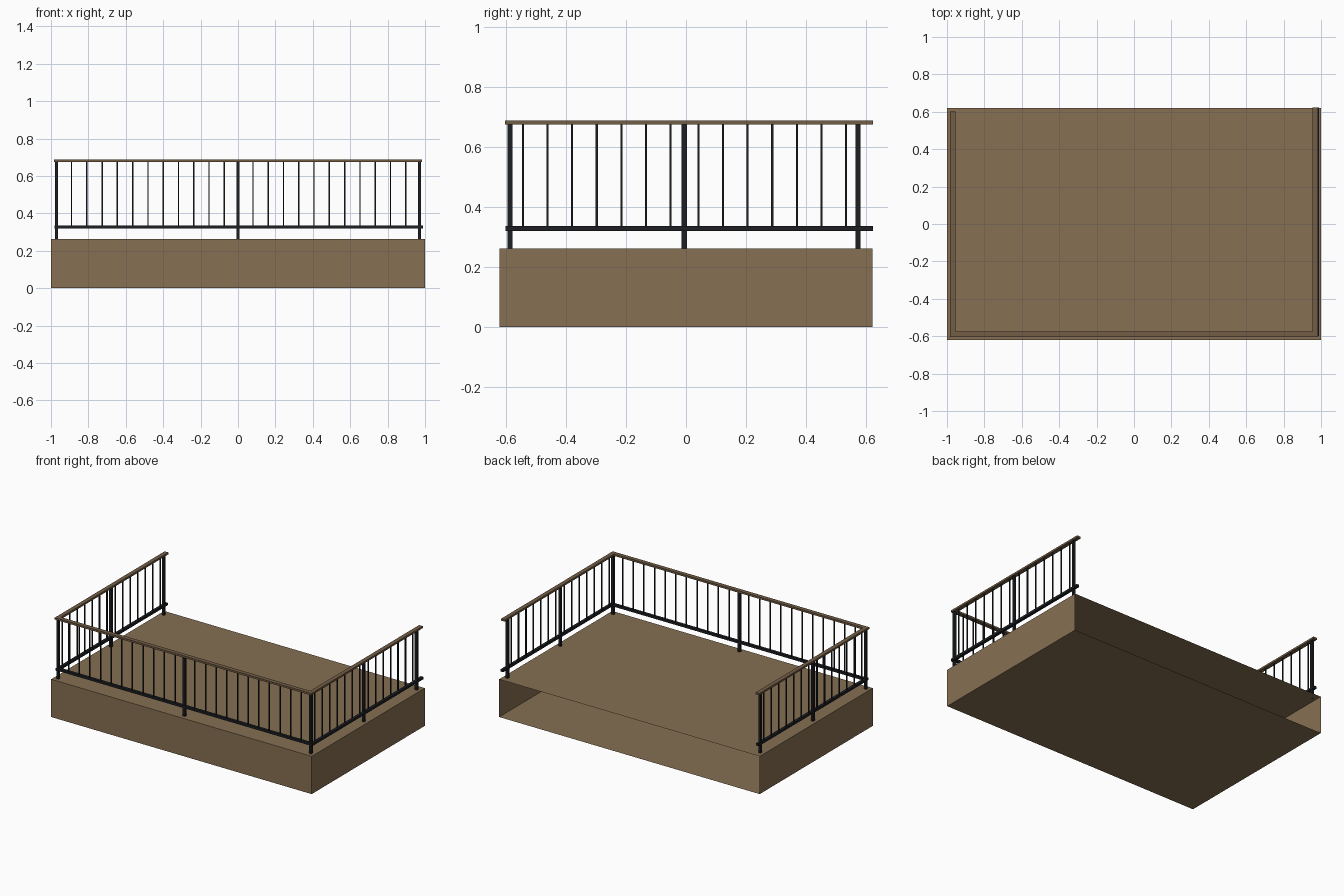
import bpy, bmesh

if "Cube" in bpy.data.objects:
    bpy.data.objects.remove(bpy.data.objects["Cube"])


def material(name, color):
    m = bpy.data.materials.new(name)
    m.diffuse_color = (*color, 1)
    m.use_nodes = True
    m.node_tree.nodes["Principled BSDF"].inputs["Base Color"].default_value = m.diffuse_color
    return m


WOOD = material("deck_brown", (0.24, 0.16, 0.085))
RAIL = material("handrail_brown", (0.17, 0.11, 0.06))
METAL = material("dark_metal", (0.012, 0.013, 0.016))


def box(bm, x0, x1, y0, y1, z0, z1):
    verts = bmesh.ops.create_cube(bm, size=1)["verts"]
    for v in verts:
        v.co = (x1 if v.co.x > 0 else x0, y1 if v.co.y > 0 else y0, z1 if v.co.z > 0 else z0)


def upright(bm, x, y, w, z0, z1):
    box(bm, x - w / 2, x + w / 2, y - w / 2, y + w / 2, z0, z1)


def finish(name, bm, mat):
    me = bpy.data.meshes.new(name)
    bm.to_mesh(me)
    bm.free()
    me.materials.append(mat)
    bpy.context.collection.objects.link(bpy.data.objects.new(name, me))


DECK, LOW, TOP = 0.262, 0.336, 0.674
SX, FY = 0.97, -0.586           # railing centre lines

# Deck platform: a shell left open at the back
bm = bmesh.new()
box(bm, -1, 1, -0.62, 0.62, 0, DECK)
back = [f for f in bm.faces if f.calc_center_median().y > 0.6]
bmesh.ops.delete(bm, geom=back, context='FACES_ONLY')
finish("deck_platform", bm, WOOD)

# Front railing
bm = bmesh.new()
box(bm, -0.985, 0.985, -0.603, -0.574, TOP, 0.687)
finish("front_handrail", bm, RAIL)

bm = bmesh.new()
box(bm, -0.978, 0.98, FY - 0.01, FY + 0.01, 0.32, LOW)
finish("front_bottom_rail", bm, METAL)

bm = bmesh.new()
for x in (-SX, 0, SX):
    upright(bm, x, FY, 0.017, DECK, TOP)
finish("front_posts", bm, METAL)

bm = bmesh.new()
for start in (-0.89, 0.08):
    for i in range(11):
        upright(bm, start + 0.0817 * i, FY, 0.007, LOW, TOP)
finish("front_balusters", bm, METAL)

# Side railings
for side, s, end in (("left", -1, 0.602), ("right", 1, 0.622)):
    x = s * SX
    bm = bmesh.new()
    box(bm, x - 0.0145, x + 0.0145, -0.574, end, TOP, 0.687)
    finish(side + "_handrail", bm, RAIL)

    bm = bmesh.new()
    c = x + (0.008 if s > 0 else 0)
    box(bm, c - 0.01, c + 0.01, -0.60, end, 0.32, LOW)
    finish(side + "_bottom_rail", bm, METAL)

    bm = bmesh.new()
    for y in (-0.006, 0.572):
        upright(bm, x, y, 0.017, DECK, TOP)
    finish(side + "_posts", bm, METAL)

    bm = bmesh.new()
    for start in (-0.543, 0.041):
        for i in range(7):
            upright(bm, x, start + 0.082 * i, 0.007, LOW, TOP)
    finish(side + "_balusters", bm, METAL)
